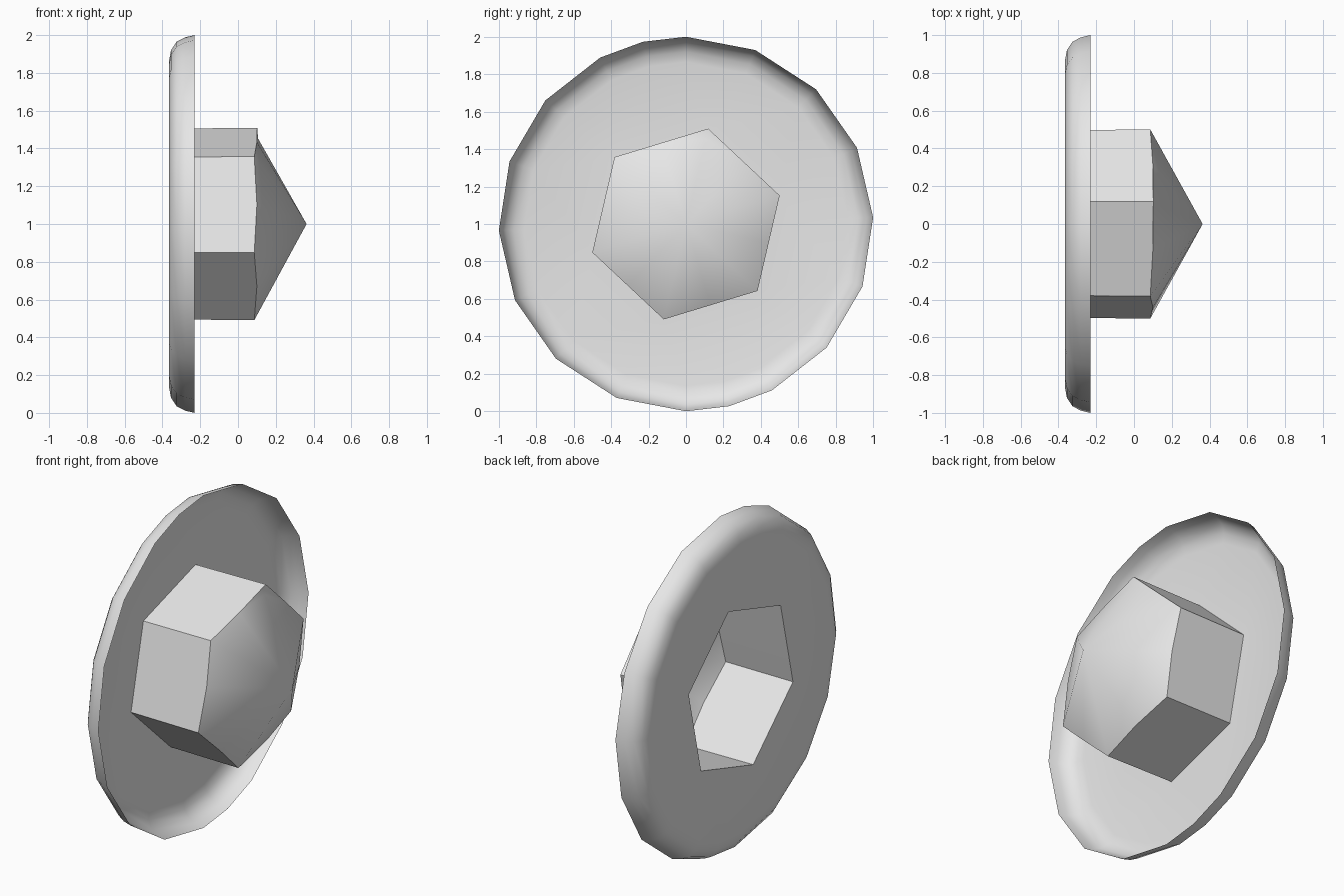
import bpy
import bmesh
import math
from mathutils import Vector

cube = bpy.data.objects.get("Cube")
if cube:
    bpy.data.objects.remove(cube)

GREY = (0.8, 0.8, 0.8, 1.0)
grey = bpy.data.materials.new("light grey")
grey.use_nodes = True
grey.diffuse_color = GREY
grey.node_tree.nodes["Principled BSDF"].inputs["Base Color"].default_value = GREY

BACK, RIM, TIP = -0.365, -0.23, 0.363
HEX_RADIUS, HEX_TURN = 0.523, 76.9


def polar(x, radius, degrees):
    """Point around the x axis, which runs through z = 1."""
    a = math.radians(degrees)
    return Vector((x, radius * math.cos(a), 1 + radius * math.sin(a)))


def ring(bm, points):
    return [bm.verts.new(p) for p in points]


def skin(bm, a, b):
    n = len(a)
    for i in range(n):
        j = (i + 1) % n
        bm.faces.new((a[i], a[j], b[j], b[i]))


def finish(bm, name):
    bmesh.ops.recalc_face_normals(bm, faces=bm.faces[:])
    mesh = bpy.data.meshes.new(name)
    bm.to_mesh(mesh)
    bm.free()
    mesh.materials.append(grey)
    obj = bpy.data.objects.new(name, mesh)
    bpy.context.collection.objects.link(obj)
    bpy.ops.object.select_all(action='DESELECT')
    obj.select_set(True)
    bpy.context.view_layer.objects.active = obj
    bpy.ops.object.shade_smooth_by_angle(angle=math.radians(38))
    return obj


hex_angles = [HEX_TURN + 60 * k for k in range(6)]

# Shallow open dish: uneven polygon rim, rounded wall, floor with a hexagonal hole
half = [90, 68.3, 46, 24, 2, -19.5, -41.3, -62.7, -76.7]
angles = half + [a - 180 for a in half]
profile = [(RIM, 1.0), (-0.28, 0.988), (-0.325, 0.965), (-0.355, 0.92), (BACK, 0.865)]
bm = bmesh.new()
rings = [ring(bm, [polar(x, r, a) for a in angles]) for x, r in profile]
for a, b in zip(rings, rings[1:]):
    skin(bm, a, b)
hole = ring(bm, [polar(BACK, HEX_RADIUS - 0.005, a) for a in hex_angles])
edges = [bm.edges.new((hole[i - 1], hole[i])) for i in range(6)]
floor = rings[-1]
edges += [bm.edges.get((floor[i - 1], floor[i])) for i in range(len(floor))]
bmesh.ops.triangle_fill(bm, edges=edges, use_beauty=True, normal=(-1, 0, 0))
finish(bm, "dish")

# Hollow hexagonal body with a bowed front edge; the top corner stands a little proud
front, back, cone_base = [], [], []
for k, a in enumerate(hex_angles):
    corner = polar(0.102 if k == 0 else 0.086, HEX_RADIUS, a)
    middle = polar(0.1, HEX_RADIUS * math.cos(math.pi / 6), a + 30)
    front += [corner, middle]
    cone_base += [polar(0.106, 0.465, a) if k == 0 else corner, middle]
    start = polar(BACK, HEX_RADIUS - 0.005, a)
    after = polar(BACK, HEX_RADIUS - 0.005, a + 60)
    back += [start, (start + after) / 2]
bm = bmesh.new()
skin(bm, ring(bm, back), ring(bm, front))
finish(bm, "hexagonal_body")

# Pointed cone closing the body, with a small flat lip at the top corner
bm = bmesh.new()
base = ring(bm, cone_base)
tip = bm.verts.new((TIP, 0, 1))
for i in range(len(base)):
    bm.faces.new((base[i - 1], base[i], tip))
lip = bm.verts.new(front[0])
bm.faces.new((base[-1], lip, base[0]))
bm.faces.new((lip, base[1], base[0]))
finish(bm, "cone_tip")
